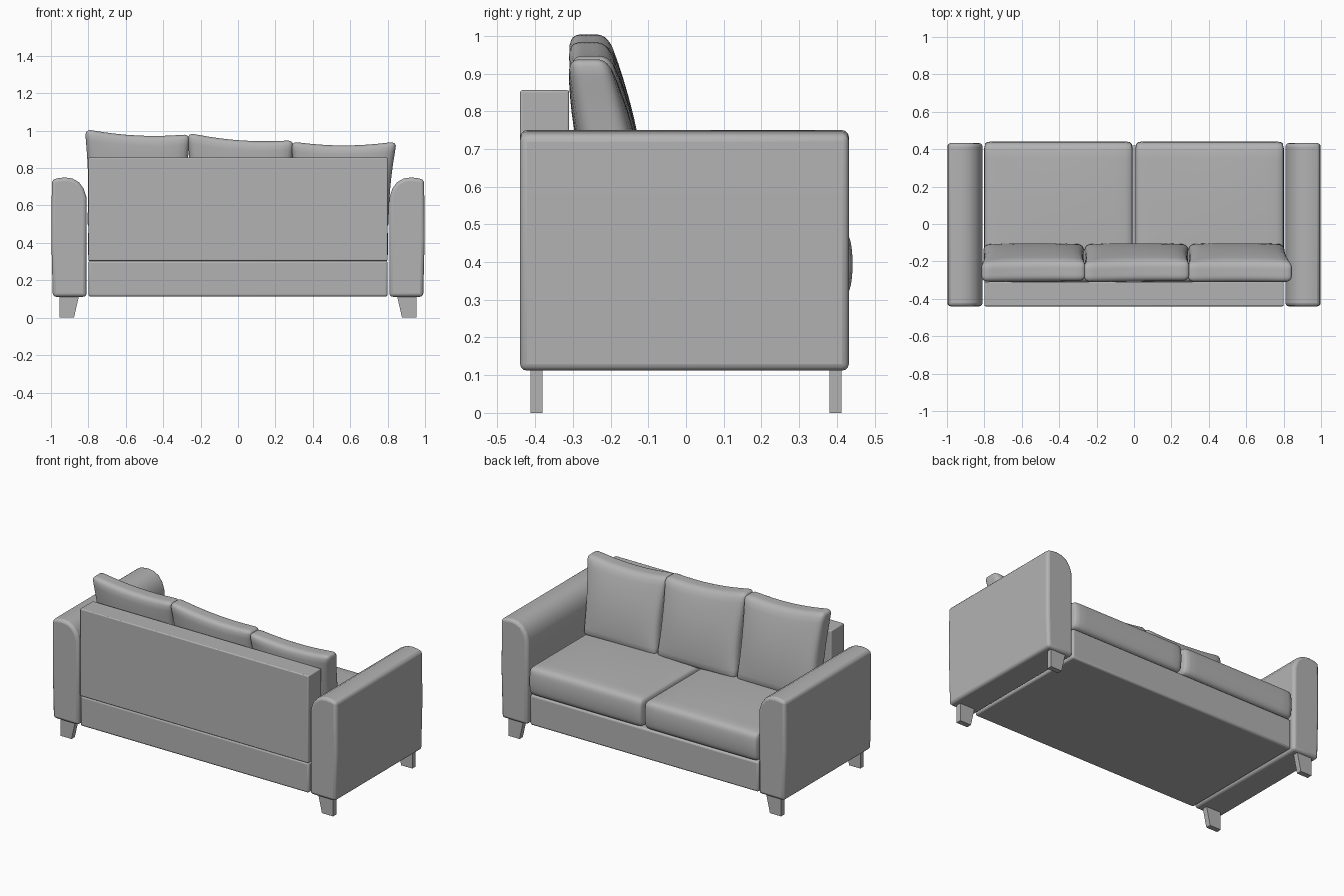
import bpy, bmesh, math
from mathutils import Vector

if "Cube" in bpy.data.objects:
    bpy.data.objects.remove(bpy.data.objects["Cube"])

fabric = bpy.data.materials.new("grey_fabric")
fabric.diffuse_color = (0.45, 0.45, 0.45, 1)
fabric.use_nodes = True
fabric.node_tree.nodes["Principled BSDF"].inputs["Base Color"].default_value = fabric.diffuse_color


def finish(name, bm, bevel=0, segments=3):
    bmesh.ops.recalc_face_normals(bm, faces=bm.faces)
    me = bpy.data.meshes.new(name)
    bm.to_mesh(me)
    bm.free()
    me.materials.append(fabric)
    ob = bpy.data.objects.new(name, me)
    bpy.context.collection.objects.link(ob)
    if bevel:
        mod = ob.modifiers.new("Bevel", 'BEVEL')
        mod.width, mod.segments = bevel, segments
        mod.limit_method, mod.angle_limit = 'ANGLE', math.radians(40)
    bpy.ops.object.select_all(action='DESELECT')
    ob.select_set(True)
    bpy.context.view_layer.objects.active = ob
    bpy.ops.object.shade_smooth_by_angle(angle=math.radians(40))
    return ob


def prism(name, profile, y0, y1, bevel=0, segments=3):
    """Extrude an x-z profile along y."""
    bm = bmesh.new()
    face = bm.faces.new([bm.verts.new((x, y0, z)) for x, z in profile])
    ext = bmesh.ops.extrude_face_region(bm, geom=[face])
    for v in ext["geom"]:
        if isinstance(v, bmesh.types.BMVert):
            v.co.y = y1
    return finish(name, bm, bevel, segments)


def soft_box(name, half, radius, shape):
    """Rounded, finely divided box, moved into its final form by shape(a, b, c, point)."""
    bm = bmesh.new()
    bmesh.ops.create_cube(bm, size=2)
    bmesh.ops.subdivide_edges(bm, edges=bm.edges[:], cuts=13, use_grid_fill=True)
    half = Vector(half)
    for v in bm.verts:
        p = Vector([math.sin(t * math.pi / 2) * h for t, h in zip(v.co, half)])
        inner = Vector([max(-(h - radius), min(h - radius, t)) for t, h in zip(p, half)])
        d = p - inner
        if d.length > 1e-6:
            p = inner + d.normalized() * radius
        v.co = shape(*[t / h for t, h in zip(p, half)], p)
    return finish(name, bm)


def rect(x0, x1, z0, z1):
    return [(x0, z0), (x1, z0), (x1, z1), (x0, z1)]


# frame
prism("base", rect(-0.8, 0.8, 0.113, 0.304), -0.437, 0.42, 0.012)
prism("backrest", rect(-0.8, 0.8, 0.304, 0.856), -0.44, -0.31, 0.006)

# arms with a rounded inner shoulder, and tapered legs
arm = [(0.81, 0.112), (0.99, 0.112), (0.998, 0.42), (0.995, 0.737), (0.96, 0.746),
       (0.925, 0.75), (0.885, 0.744), (0.85, 0.724), (0.825, 0.69), (0.81, 0.645)]
leg = [(0.877, 0), (0.955, 0), (0.955, 0.118), (0.85, 0.118)]
for side, s in (("left", -1), ("right", 1)):
    prism(side + "_arm", [(s * x, z) for x, z in arm], -0.44, 0.432, 0.018)
    for end, y in (("back", -0.413), ("front", 0.38)):
        prism(f"{side}_{end}_leg", [(s * x, z) for x, z in leg], y, y + 0.033)

# seat cushions
for side, s in (("left", -1), ("right", 1)):
    def seat_shape(a, b, c, p, s=s):
        crown = 0.012 * (1 - a * a) * (1 - b * b) * c
        front = 0.012 * (1 - c * c) * max(b, 0)
        return Vector((p.x + s * 0.404, p.y + 0.06 + front, p.z + 0.395 + crown))
    soft_box(side + "_seat_cushion", (0.397, 0.37, 0.09), 0.03, seat_shape)


# back cushions: pinched sides, puffy middle, leaning back
def back_cushion(name, bottom, top, z_left, z_right, lean):
    def shape(a, b, c, p):
        a *= 1 - 0.045 * (1 - c * c)
        u, w = (a + 1) / 2, (c + 1) / 2
        x0 = bottom[0] + (top[0] - bottom[0]) * w
        x1 = bottom[1] + (top[1] - bottom[1]) * w
        z_top = z_left + (z_right - z_left) * u - 0.022 * (1 - a * a)
        z = 0.475 + (z_top - 0.475) * w
        thick = 0.055 + 0.025 * (1 - a ** 4) * (1 - c ** 2)
        return Vector((x0 + (x1 - x0) * u, -0.163 - lean * (z - 0.5) + b * thick, z))
    soft_box(name, (0.27, 0.06, 0.25), 0.035, shape)


back_cushion("back_cushion_left", (-0.808, -0.265), (-0.82, -0.255), 1.01, 0.982, 0.19)
back_cushion("back_cushion_middle", (-0.268, 0.293), (-0.272, 0.3), 0.99, 0.95, 0.2)
back_cushion("back_cushion_right", (0.288, 0.805), (0.283, 0.85), 0.943, 0.943, 0.22)
